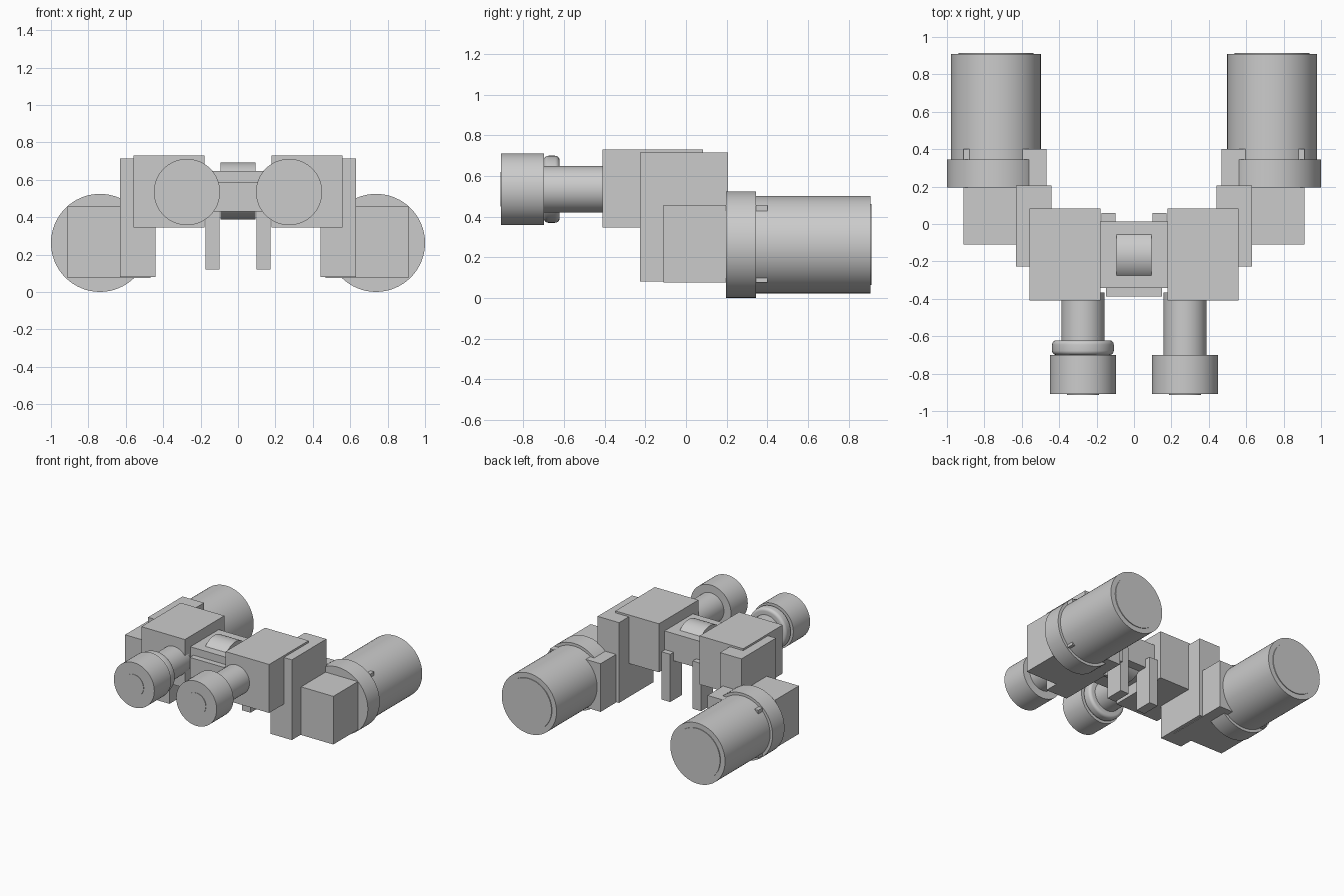
import bpy, bmesh, math
from mathutils import Matrix

if "Cube" in bpy.data.objects:
    bpy.data.objects.remove(bpy.data.objects["Cube"])

grey = bpy.data.materials.new("plain grey")
grey.diffuse_color = (0.6, 0.6, 0.6, 1)
grey.use_nodes = True
grey.node_tree.nodes["Principled BSDF"].inputs["Base Color"].default_value = grey.diffuse_color


def finish(bm, name, smooth):
    mesh = bpy.data.meshes.new(name)
    bmesh.ops.recalc_face_normals(bm, faces=bm.faces[:])
    bm.to_mesh(mesh)
    bm.free()
    mesh.materials.append(grey)
    ob = bpy.data.objects.new(name, mesh)
    bpy.context.collection.objects.link(ob)
    if smooth:
        bpy.ops.object.select_all(action='DESELECT')
        ob.select_set(True)
        bpy.context.view_layer.objects.active = ob
        bpy.ops.object.shade_smooth_by_angle(angle=math.radians(35))
    return ob


def box(name, x, y, z):
    """Box from (min, max) pairs."""
    bm = bmesh.new()
    bmesh.ops.create_cube(bm, size=1)
    for v in bm.verts:
        v.co = [(r[0] + r[1]) / 2 + c * (r[1] - r[0]) for r, c in zip((x, y, z), v.co)]
    return finish(bm, name, False)


def lathe(name, profile, centre, axis='Y', n=64):
    """Solid of revolution from (position along axis, radius) points."""
    bm = bmesh.new()
    rings = [[bm.verts.new((r * math.cos(2 * math.pi * i / n), r * math.sin(2 * math.pi * i / n), p))
              for i in range(n)] for p, r in profile]
    for a, b in zip(rings, rings[1:]):
        for i in range(n):
            bm.faces.new((a[i], a[(i + 1) % n], b[(i + 1) % n], b[i]))
    bm.faces.new(rings[0][::-1])
    bm.faces.new(rings[-1])
    turn = (Matrix.Rotation(-math.pi / 2, 4, 'X') if axis == 'Y'
            else Matrix.Rotation(math.pi / 2, 4, 'Y'))
    bm.transform(Matrix.Translation(centre) @ turn)
    return finish(bm, name, True)


for side, s in (("left", -1), ("right", 1)):
    def span(a, b):
        return tuple(sorted((s * a, s * b)))

    # Objective barrel with collar and slightly raised lens
    obj = (s * 0.738, 0, 0.263)
    lathe(side + "_barrel", [(0.30, 0.24), (0.908, 0.24)], obj)
    lathe(side + "_barrel_collar", [(0.196, 0.262), (0.345, 0.262)], obj)
    lathe(side + "_objective_lens", [(0.85, 0.2), (0.914, 0.2)], obj)

    # Stepped prism housings
    box(side + "_outer_housing", span(0.468, 0.912), (-0.11, 0.40), (0.076, 0.457))
    box(side + "_middle_housing", span(0.442, 0.63), (-0.226, 0.206), (0.08, 0.715))
    box(side + "_inner_housing", span(0.178, 0.56), (-0.41, 0.084), (0.346, 0.73))

    # Eyepiece tube, eyecup and lens
    eye = (s * 0.273, 0, 0.535)
    lathe(side + "_eyepiece_tube", [(-0.75, 0.115), (-0.365, 0.115)], eye)
    lathe(side + "_eyecup", [(-0.91, 0.177), (-0.70, 0.177)], eye)
    lathe(side + "_eye_lens", [(-0.914, 0.085), (-0.88, 0.085)], eye)

    # Legs under the bridge
    box(side + "_leg", span(0.098, 0.173), (-0.09, 0.058), (0.122, 0.50))

# Rounded focusing ring on the left eyepiece only
ring = [(-0.70, 0.14)]
for k in range(7):
    a = math.pi / 2 * k / 6
    ring.append((-0.677 - 0.023 * math.cos(a), 0.142 + 0.023 * math.sin(a)))
for k in range(7):
    a = math.pi / 2 * k / 6
    ring.append((-0.645 + 0.023 * math.sin(a), 0.142 + 0.023 * math.cos(a)))
ring.append((-0.622, 0.11))
lathe("left_focus_ring", ring, (-0.273, 0, 0.535))

# Bridge, its front plate and the focus wheel
box("bridge", (-0.18, 0.18), (-0.342, 0.014), (0.432, 0.647))
box("bridge_front_plate", (-0.15, 0.15), (-0.388, -0.34), (0.432, 0.588))
lathe("focus_wheel", [(-0.094, 0.153), (0.094, 0.153)], (0, -0.166, 0.54), axis='X')
